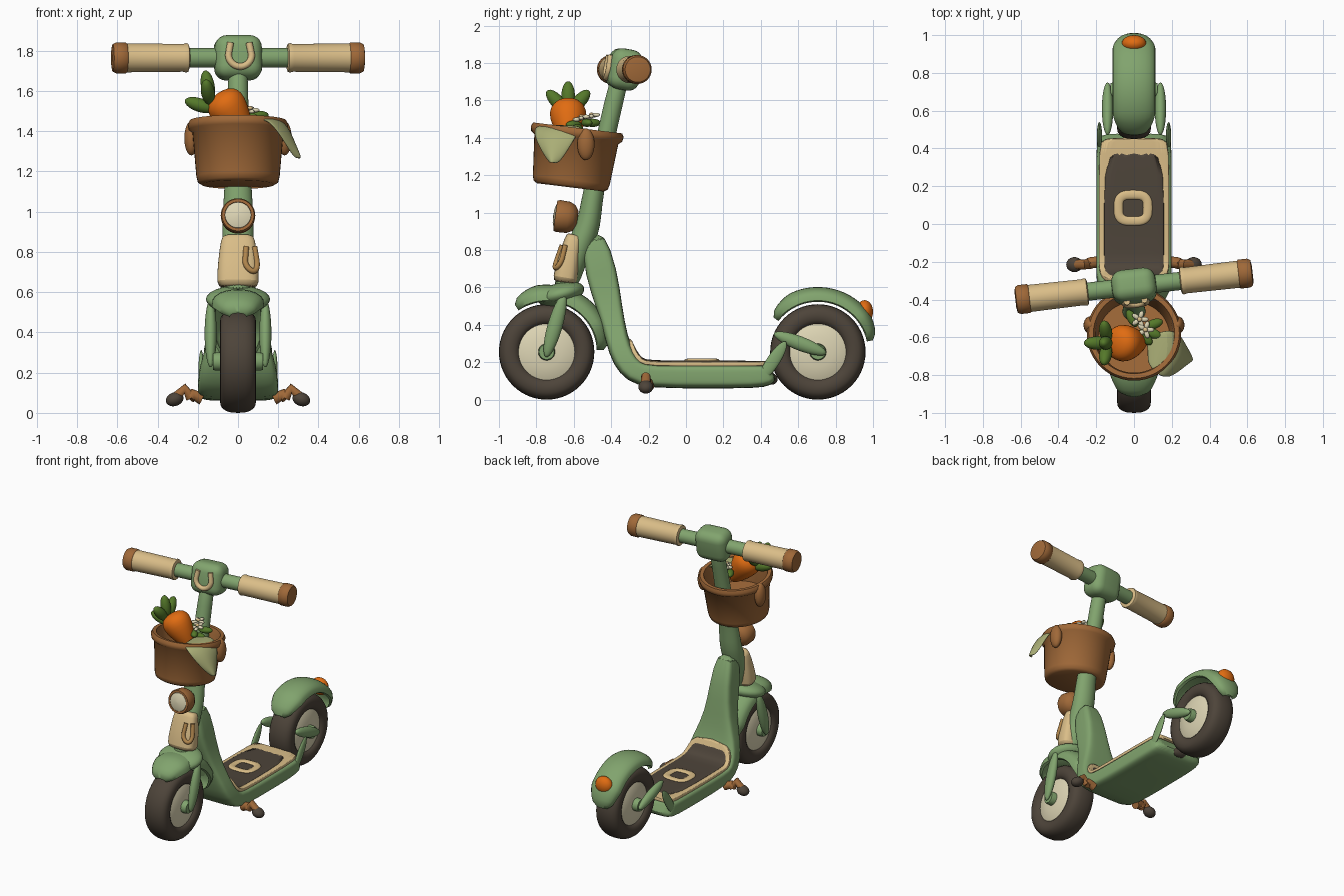
import bpy, bmesh, math
from mathutils import Vector, Matrix, Euler
from math import sin, cos, pi, radians

if "Cube" in bpy.data.objects:
    bpy.data.objects.remove(bpy.data.objects["Cube"])


def material(name, *rgb):
    m = bpy.data.materials.new(name)
    m.use_nodes = True
    m.diffuse_color = (*rgb, 1)
    m.node_tree.nodes["Principled BSDF"].inputs["Base Color"].default_value = (*rgb, 1)
    return m


GREEN = material("sage green", .22, .37, .155)
RUBBER = material("dark rubber", .075, .058, .042)
BEIGE = material("beige", .70, .51, .245)
BROWN = material("brown leather", .35, .14, .04)
CREAM = material("cream", .73, .67, .46)
ORANGE = material("orange", .75, .15, .006)
LEAF = material("leaf green", .09, .19, .023)
CLOTH = material("pale green cloth", .40, .42, .18)
TAN = material("tan", .44, .24, .075)


def finish(name, bm, mat, loc=(0, 0, 0), rot=(0, 0, 0), subdiv=0):
    bmesh.ops.recalc_face_normals(bm, faces=bm.faces)
    me = bpy.data.meshes.new(name)
    bm.to_mesh(me)
    bm.free()
    me.materials.append(mat)
    ob = bpy.data.objects.new(name, me)
    bpy.context.collection.objects.link(ob)
    ob.matrix_world = Matrix.Translation(loc) @ Euler([radians(a) for a in rot]).to_matrix().to_4x4()
    if subdiv:
        ob.modifiers.new("smooth", 'SUBSURF').levels = subdiv
        ob.modifiers["smooth"].render_levels = subdiv
    bpy.ops.object.select_all(action='DESELECT')
    ob.select_set(True)
    bpy.context.view_layer.objects.active = ob
    bpy.ops.object.shade_smooth_by_angle(angle=radians(50))
    return ob


def skin(name, rings, mat, closed=False, **kw):
    """Join equal rings of points into a surface, capped unless closed."""
    bm = bmesh.new()
    vs = [[bm.verts.new(p) for p in r] for r in rings]
    n = len(vs[0])
    pairs = list(zip(vs, vs[1:])) + ([(vs[-1], vs[0])] if closed else [])
    for a, b in pairs:
        for i in range(n):
            j = (i + 1) % n
            bm.faces.new((a[i], a[j], b[j], b[i]))
    if not closed:
        bm.faces.new(vs[0])
        bm.faces.new(vs[-1])
    return finish(name, bm, mat, **kw)


def power(v, p):
    return math.copysign(abs(v) ** (2 / p), v)


def loft(name, path, mat, p=2, n=24, subdiv=1):
    """Sweep a superellipse along (y, z, half width, half thickness) stations."""
    rings = []
    for i, (y, z, w, t) in enumerate(path):
        a, b = path[max(i - 1, 0)], path[min(i + 1, len(path) - 1)]
        d = Vector((b[0] - a[0], b[1] - a[1])).normalized()
        ring = []
        for k in range(n):
            q = 2 * pi * (k + .5) / n
            s = t * power(sin(q), p)
            ring.append((w * power(cos(q), p), y + d.y * s, z - d.x * s))
        rings.append(ring)
    return skin(name, rings, mat, subdiv=subdiv)


def lathe(name, profile, mat, closed=False, n=40, **kw):
    rings = [[(max(r, .001) * cos(2 * pi * k / n), max(r, .001) * sin(2 * pi * k / n), h)
              for k in range(n)] for r, h in profile]
    return skin(name, rings, mat, closed, **kw)


def ball(name, loc, scale, mat, rot=(0, 0, 0)):
    bm = bmesh.new()
    bmesh.ops.create_uvsphere(bm, u_segments=24, v_segments=14, radius=1)
    bmesh.ops.scale(bm, vec=scale, verts=bm.verts)
    return finish(name, bm, mat, loc, rot)


def tube(name, pts, r, mat, closed=False, squash=None):
    cu = bpy.data.curves.new(name, 'CURVE')
    cu.dimensions = '3D'
    cu.bevel_depth, cu.bevel_resolution, cu.use_fill_caps = r, 4, True
    sp = cu.splines.new('POLY')
    sp.points.add(len(pts) - 1)
    for q, c in zip(sp.points, pts):
        q.co = (*c, 1)
    sp.use_cyclic_u = closed
    tmp = bpy.data.objects.new(name, cu)
    me = bpy.data.meshes.new_from_object(tmp)
    bpy.data.objects.remove(tmp)
    bm = bmesh.new()
    bm.from_mesh(me)
    if squash:
        bmesh.ops.scale(bm, vec=(1, 1, squash[1]), verts=bm.verts,
                        space=Matrix.Translation((0, 0, -squash[0])))
    return finish(name, bm, mat)


def horseshoe(r, arm):
    """Flat U outline, open at the top."""
    arc = [(r * cos(a), r * sin(a)) for a in [radians(180 + 12 * i) for i in range(16)]]
    return [(-r * .8, arm)] + arc + [(r * .8, arm)]


# Wheels
for end, wy in (("front", -.745), ("rear", .705)):
    centre = (0, wy, .255)
    section = [(.195 + .06 * power(cos(a), 2.5), .09 * power(sin(a), 2.5))
               for a in [2 * pi * i / 20 for i in range(20)]]
    lathe(end + "_tyre", section, RUBBER, True, 56, loc=centre, rot=(0, 90, 0))
    dome = [(0, -.088), (.08, -.083), (.15, -.068), (.18, -.05)]
    lathe(end + "_wheel_disc", dome + [(r, -h) for r, h in dome[::-1]], CREAM, n=48,
          loc=centre, rot=(0, 90, 0))
    lathe(end + "_hub", [(.04, -.125), (.045, -.11), (.045, .11), (.04, .125)], GREEN,
          loc=centre, rot=(0, 90, 0))


# Mudguards
def mudguard(name, wy, a0, a1, width, crown):
    rings = []
    for i in range(25):
        f = i / 24
        a = radians(a0 + (a1 - a0) * f)
        k = .35 + .65 * min(1, 5 * min(f, 1 - f)) ** .5
        ts = [pi * j / 12 for j in range(13)]
        arch = [(width * k * cos(t), .275 + crown * k * sin(t) ** .7) for t in ts]
        arch += [(width * k * .86 * cos(t), .268 + crown * k * .75 * sin(t) ** .7) for t in ts[::-1]]
        rings.append([(x, wy + r * cos(a), .255 + r * sin(a)) for x, r in arch])
    skin(name, rings, GREEN)


mudguard("front_mudguard", -.745, 124, 2, .13, .085)
mudguard("rear_mudguard", .705, 142, 12, .115, .072)
ball("tail_light", (0, .955, .47), (.065, .045, .062), ORANGE)
ball("fork_crown", (0, -.67, .565), (.16, .13, .06), GREEN, (15, 0, 0))

# Deck sweeping up into the down tube
loft("deck", [(.465, .15, .185, .045), (.44, .132, .195, .06), (.38, .125, .2, .065), (.1, .125, .2, .065),
              (-.2, .125, .2, .065), (-.28, .15, .2, .065), (-.335, .22, .19, .065),
              (-.37, .32, .165, .06), (-.405, .48, .1, .065), (-.455, .68, .08, .09),
              (-.5, .9, .065, .06)], GREEN, p=5, n=32)
top = [(.46, .197, .17), (.42, .19, .185), (.1, .19, .187), (-.2, .19, .187), (-.243, .204, .185),
       (-.278, .25, .172), (-.306, .33, .14)]
loft("deck_trim", [(y, z, w, .014) for y, z, w in top], BEIGE, p=8, n=32)
loft("deck_mat", [(y, z + .004, w - .028, .015) for y, z, w in
                  [(.435, .191, .185)] + top[2:-1] + [(-.292, .29, .15)]], RUBBER, p=8, n=32)
ring = [(.078 * power(cos(a), 3.2) - .005, .085 + .07 * power(sin(a), 3.2), .21)
        for a in [2 * pi * i / 40 for i in range(40)]]
tube("deck_ring", ring, .024, BEIGE, True, (.21, .4))
ball("deck_rear_pad", (0, .46, .11), (.06, .03, .03), RUBBER)

# Steering column
loft("steering_column", [(-.665, .55, .075, .07), (-.59, .78, .075, .07), (-.53, .9, .08, .068),
                         (-.51, 1, .076, .06), (-.495, 1.12, .068, .055), (-.44, 1.35, .056, .05),
                         (-.385, 1.6, .05, .05), (-.345, 1.75, .05, .05)], GREEN)
loft("front_panel", [(-.648, .625, .085, .05), (-.647, .635, .108, .07), (-.627, .75, .1, .06),
                     (-.6, .87, .085, .045), (-.597, .885, .07, .035)], BEIGE, p=3)

# Horseshoe wrapped on the left front corner of the panel
wrapped = []
for u, v in horseshoe(.05, .07):
    z = .755 + v
    yaw = radians(38) + u * 9
    lean = (z - .75) * .23
    w, t = .101 - (z - .75) * .13, .063 - (z - .75) * .12
    wrapped.append((w * power(sin(yaw), 3), -.627 + lean - t * power(cos(yaw), 3), z))
tube("panel_horseshoe", wrapped, .014, TAN)

# Headlight
lathe("headlight_housing", [(.04, -.02), (.07, 0), (.084, .03), (.086, .085), (.08, .1), (.066, .1), (.064, .09)],
      BROWN, loc=(0, -.6, .97), rot=(82, 0, 0))
lathe("headlight_lens", [(.066, .085), (.064, .1), (.04, .108), (0, .111)],
      CREAM, loc=(0, -.6, .97), rot=(82, 0, 0))

# Handlebar, turned slightly
turn = Matrix.Translation((0, -.33, 1.765)) @ Matrix.Rotation(radians(6.6), 4, 'Z')
bars = [lathe("handlebar", [(.048, -.3), (.048, .3)], GREEN, rot=(0, 90, 0))]
bm = bmesh.new()
bmesh.ops.create_cube(bm, size=1)
bmesh.ops.scale(bm, vec=(.235, .17, .22), verts=bm.verts)
bmesh.ops.bevel(bm, geom=bm.edges[:], offset=.06, segments=5, profile=.5, affect='EDGES')
bars.append(finish("handlebar_clamp", bm, GREEN, rot=(-10, 0, 0)))
bars.append(tube("clamp_horseshoe", [(u, -.087 + v * .17, v + .015) for u, v in horseshoe(.058, .06)], .017, BEIGE))
for side, s in (("left", 1), ("right", -1)):
    rot = (0, 90 * s, 0)
    bars.append(lathe(side + "_grip", [(.055, .245), (.07, .25), (.073, .26), (.069, .275), (.072, .57)],
                      BEIGE, rot=rot))
    bars.append(lathe(side + "_grip_cap", [(.07, .555), (.077, .562), (.077, .61), (.068, .627), (.04, .632)],
                      BROWN, rot=rot))
for ob in bars:
    ob.matrix_world = turn @ ob.matrix_world

# Paired side parts
for side, s in (("left", 1), ("right", -1)):
    ball(side + "_fork_leg", (.136 * s, -.7, .395), (.03, .04, .175), GREEN, (-16, 0, 0))
    ball(side + "_rear_stay", (.14 * s, .61, .3), (.03, .15, .038), GREEN, (-21, 0, 0))
    ball(side + "_deck_tail", (.183 * s, .465, .205), (.014, .035, .125), GREEN, (-33, 0, 0))
    tube(side + "_peg_arm", [(.18 * s, -.2, .07), (.225 * s, -.205, .09), (.24 * s, -.21, .075)], .03, BROWN)
    tube(side + "_peg", [(.235 * s, -.21, .075), (.265 * s, -.215, .12), (.305 * s, -.215, .08)], .026, BROWN)
    ball(side + "_peg_tip", (.315 * s, -.215, .068), (.045, .04, .034), RUBBER, (0, 20 * s, 0))
    ball(side + "_basket_strap", (.232 * s, -.535, 1.365), (.035, .046, .085), BROWN)

# Basket
lathe("basket", [(0, 0), (.18, 0), (.2, .012), (.207, .04), (.226, .26), (.245, .275), (.25, .3),
                 (.24, .32), (.215, .318), (.205, .28), (.19, .14), (0, .14)], BROWN,
      n=48, loc=(0, -.618, 1.135), rot=(-7, 0, 0))

# Carrot with its leaves
lathe("carrot", [(0, 0), (.035, .02), (.08, .12), (.1, .19), (.095, .24), (.06, .275), (0, .28)], ORANGE,
      loc=(.06, -.62, 1.36), rot=(3, -35, 0), subdiv=1)
for i, (loc, rot) in enumerate([((-.15, -.63, 1.625), (0, -10, 0)), ((-.15, -.69, 1.595), (42, -10, 0)),
                                ((-.15, -.57, 1.595), (-42, -10, 0)), ((-.19, -.63, 1.53), (0, -72, 0))]):
    ball("carrot_leaf_%d" % (i + 1), loc, (.034, .036, .078), LEAF, rot)

# Flowers and sprigs
for i, c in enumerate([Vector((.06, -.56, 1.505)), Vector((.03, -.505, 1.515))]):
    for k in range(5):
        a = 2 * pi * k / 5
        ball("flower_%d_petal_%d" % (i + 1, k + 1), c + Vector((cos(a), sin(a), .3 * sin(a))) * .026,
             (.021, .013, .011), CREAM, (0, 0, math.degrees(a)))
    ball("flower_%d_centre" % (i + 1), c + Vector((0, 0, .01)), (.013, .013, .01), BEIGE)
for i, (x, y, z, turn_z) in enumerate([(.105, -.53, 1.48, 20), (.06, -.6, 1.47, -50),
                                       (-.01, -.5, 1.48, 120), (.1, -.58, 1.45, -20)]):
    ball("sprig_%d" % (i + 1), (x, y, z), (.05, .026, .022), LEAF, (0, 0, turn_z))

# Cloth draped over the rim
rows = [((.06, -.6, 1.45), (.07, -.74, 1.45)), ((.18, -.55, 1.475), (.13, -.81, 1.475)),
        ((.25, -.58, 1.42), (.19, -.82, 1.42)), ((.275, -.63, 1.33), (.245, -.78, 1.33)),
        ((.3, -.68, 1.26), (.285, -.73, 1.26))]
bm = bmesh.new()
grid = []
for i, (a, b) in enumerate(rows):
    bulge = Vector((.8, -.5, .2)) * (.035 if i else 0)
    grid.append([bm.verts.new(Vector(a).lerp(Vector(b), f) + bulge * sin(pi * f))
                 for f in (0, .25, .5, .75, 1)])
for a, b in zip(grid, grid[1:]):
    for j in range(4):
        bm.faces.new((a[j], a[j + 1], b[j + 1], b[j]))
cloth = finish("cloth", bm, CLOTH)
cloth.modifiers.new("thickness", 'SOLIDIFY').thickness = .014
cloth.modifiers.new("smooth", 'SUBSURF').levels = 2
cloth.modifiers["smooth"].render_levels = 2
